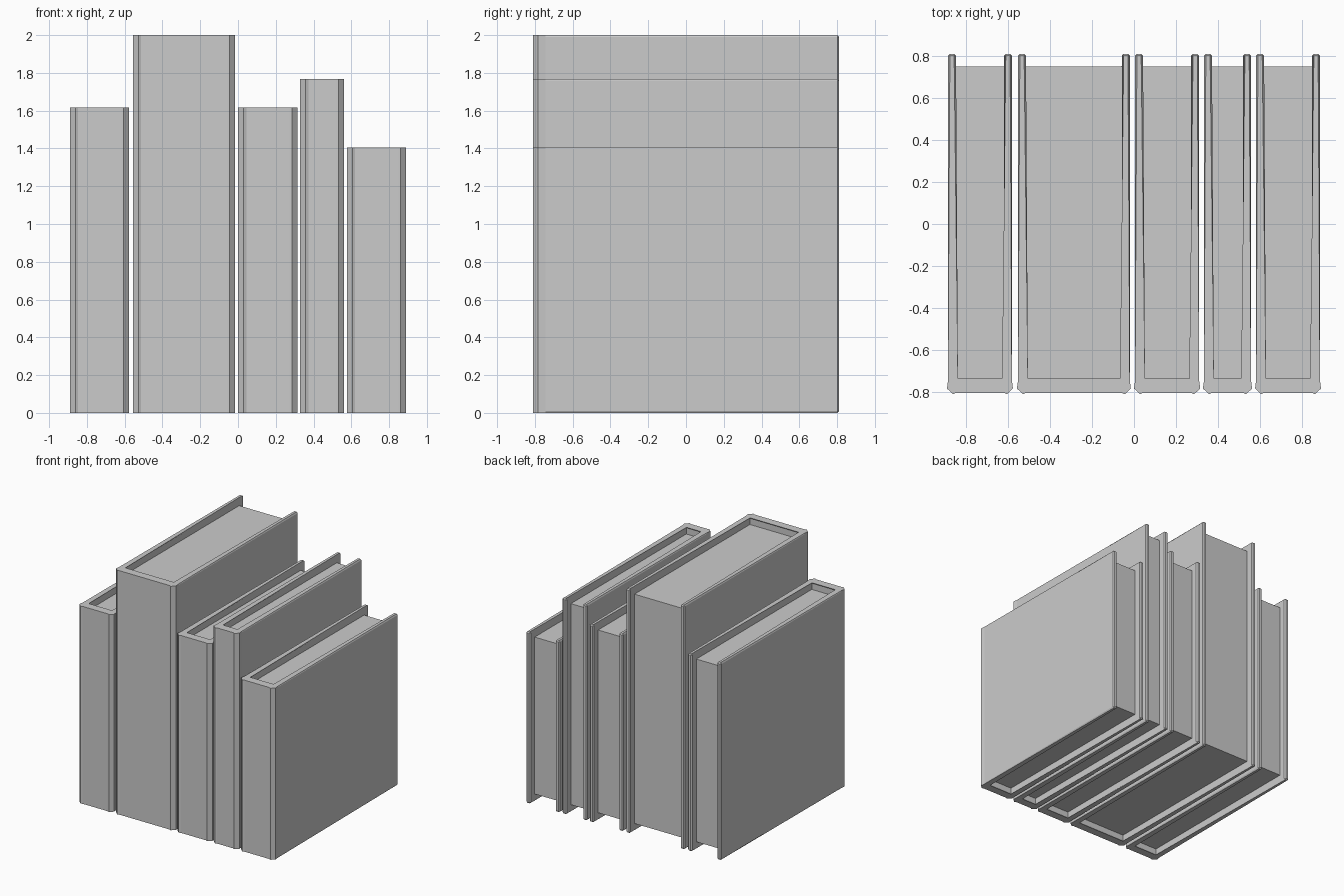
import bpy, bmesh

if "Cube" in bpy.data.objects:
    bpy.data.objects.remove(bpy.data.objects["Cube"])

BOARD = 0.04    # cover thickness
RECESS = 0.06   # pages sit inside the covers
BEVEL = 0.009


def finish(bm, name):
    bmesh.ops.recalc_face_normals(bm, faces=bm.faces)
    mesh = bpy.data.meshes.new(name)
    bm.to_mesh(mesh)
    bm.free()
    ob = bpy.data.objects.new(name, mesh)
    bpy.context.collection.objects.link(ob)
    return ob


def cover(name, x0, x1, h):
    # U-shaped binding: half outline from fore edge to spine, then mirrored
    w = (x1 - x0) / 2
    cx = (x0 + x1) / 2
    outer = [(w - 0.005, 0.81), (w - 0.005, -0.745), (w, -0.783),
             (w - 0.029, -0.81), (w - 0.044, -0.803)]
    inner = [(w - BOARD - 0.003, -0.745), (w - BOARD - 0.003, 0.81)]
    pts = ([(-x, y) for x, y in outer] + outer[::-1]
           + inner[::-1] + [(-x, y) for x, y in inner])
    n = len(pts)
    bm = bmesh.new()
    low = [bm.verts.new((cx + x, y, 0)) for x, y in pts]
    high = [bm.verts.new((cx + x, y, h)) for x, y in pts]
    bm.faces.new(low[::-1])
    bm.faces.new(high)
    for i in range(n):
        j = (i + 1) % n
        bm.faces.new((low[i], low[j], high[j], high[i]))
    # Bevel board rims and fore-edge corners, leaving the spine crisp
    edges = []
    for ring in (low, high):
        for i in [0] + list(range(8, n)):
            edges.append(bm.edges.get((ring[i], ring[(i + 1) % n])))
    for i in (0, 9, 10, 13):
        edges.append(bm.edges.get((low[i], high[i])))
    bmesh.ops.bevel(bm, geom=edges, offset=BEVEL, offset_type='OFFSET',
                    segments=1, profile=0.5, affect='EDGES')
    return finish(bm, name)


def pages(name, x0, x1, h):
    bm = bmesh.new()
    bmesh.ops.create_cube(bm, size=1)
    size = (x1 - x0 - 2 * BOARD + 0.01, 1.51, h - 2 * RECESS)
    pos = ((x0 + x1) / 2, -0.005, h / 2)
    for v in bm.verts:
        v.co = [c * s + p for c, s, p in zip(v.co, size, pos)]
    return finish(bm, name)


# Row of books: left x, right x, height
books = [(-0.89, -0.576, 1.618), (-0.557, -0.015, 2.0), (0.0, 0.315, 1.618),
         (0.328, 0.562, 1.768), (0.576, 0.89, 1.406)]
for k, b in enumerate(books, 1):
    cover(f"book_{k}_cover", *b)
    pages(f"book_{k}_pages", *b)
